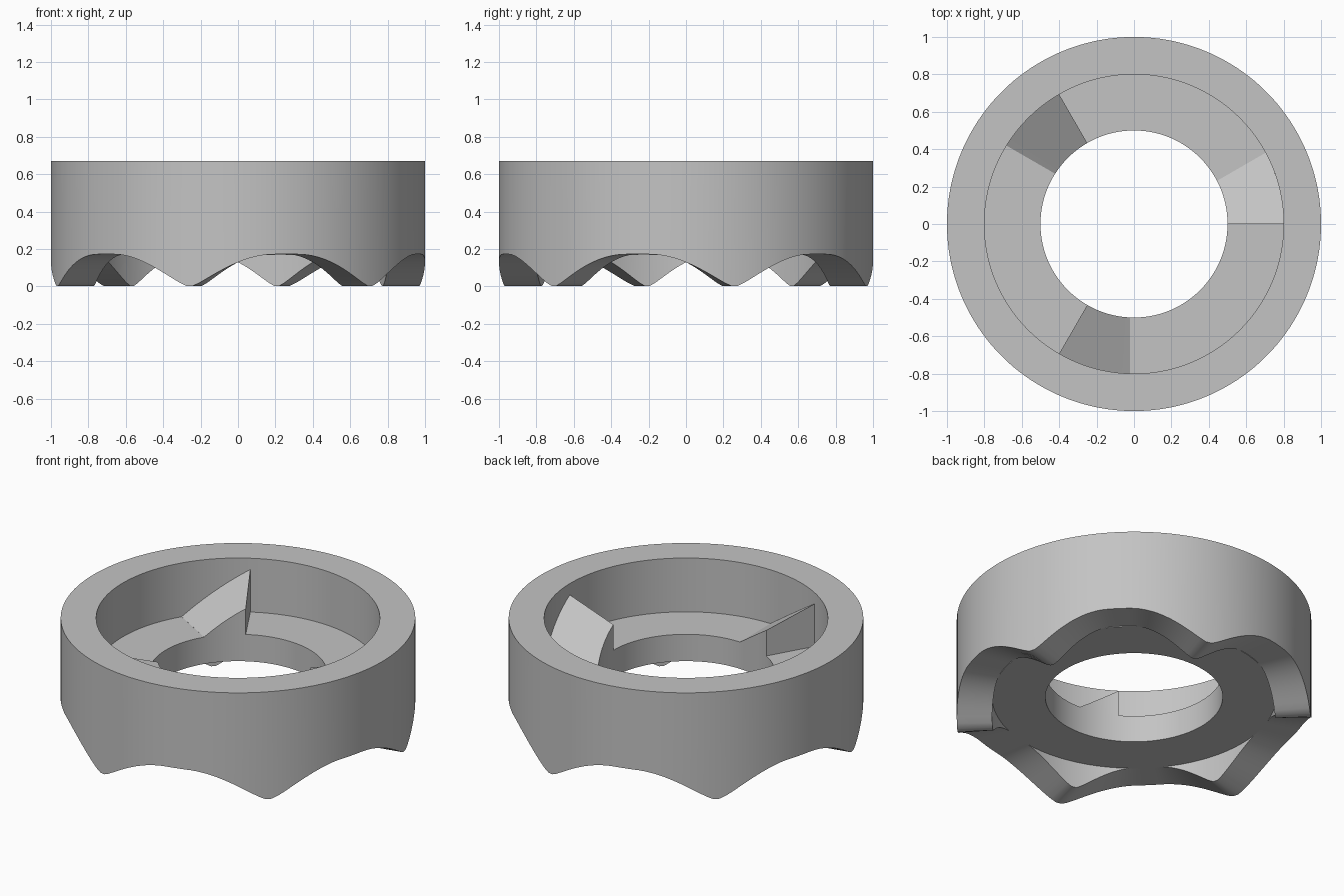
import bpy, bmesh
from math import sin, cos, radians, sqrt, asin, degrees

cube = bpy.data.objects.get("Cube")
if cube:
    bpy.data.objects.remove(cube)

OUTER, INNER, HOLE = 1.0, 0.8, 0.5
TOP, FLOOR_TOP, FLOOR_BASE = 0.67, 0.335, 0.168
WAVE = 0.172
STEPS = 180

grey = bpy.data.materials.new("plain grey")
grey.use_nodes = True
colour = (0.55, 0.55, 0.55, 1)
grey.diffuse_color = colour
grey.node_tree.nodes["Principled BSDF"].inputs["Base Color"].default_value = colour


def polar(r, angle, z):
    a = radians(angle)
    return (r * cos(a), r * sin(a), z)


def wave(angle):
    """Height of the scalloped lower edge: six rounded feet, flat-topped arches."""
    off = abs((angle - 15 + 30) % 60 - 30)
    s = sin(radians(min(90, 3.4 * off)))
    e = 0.12
    return WAVE * (sqrt(s * s + e * e) - e) / (sqrt(1 + e * e) - e)


def loft(name, sections, closed):
    """Skin a row of matching cross-sections into a solid."""
    bm = bmesh.new()
    rows = [[bm.verts.new(p) for p in sec] for sec in sections]
    n = len(rows[0])
    pairs = list(zip(rows, rows[1:])) + ([(rows[-1], rows[0])] if closed else [])
    for a, b in pairs:
        for i in range(n):
            j = (i + 1) % n
            bm.faces.new((a[i], a[j], b[j], b[i]))
    if not closed:
        bm.faces.new(rows[0])
        bm.faces.new(rows[-1])
        bmesh.ops.remove_doubles(bm, verts=bm.verts, dist=1e-5)
    bmesh.ops.recalc_face_normals(bm, faces=bm.faces)
    mesh = bpy.data.meshes.new(name)
    bm.to_mesh(mesh)
    bm.free()
    mesh.materials.append(grey)
    obj = bpy.data.objects.new(name, mesh)
    bpy.context.collection.objects.link(obj)
    bpy.ops.object.select_all(action='DESELECT')
    obj.select_set(True)
    bpy.context.view_layer.objects.active = obj
    bpy.ops.object.shade_smooth_by_angle(angle=radians(30))
    return obj


# Ring body: outer wall with scalloped edge and an inner floor with a round hole
def body_section(angle):
    foot = wave(angle)
    profile = [(OUTER, foot), (OUTER, TOP), (INNER, TOP), (INNER, FLOOR_TOP),
               (HOLE, FLOOR_TOP), (HOLE, FLOOR_BASE), (INNER, FLOOR_BASE), (INNER, foot)]
    return [polar(r, angle, z) for r, z in profile]


loft("ring_body", [body_section(360 * i / STEPS) for i in range(STEPS)], True)


# Ramps: flat sloping wedges with one upright face, three around the floor
SLOPE, SHIFT, SPAN = 0.70, 0.022, 30


def ramp_section(start, t):
    section = []
    for r in (HOLE, INNER):
        a = t * (SPAN - degrees(asin(SHIFT / r)))
        rise = SLOPE * (r * sin(radians(SPAN - a)) - SHIFT)
        pair = [polar(r, start + a, FLOOR_TOP), polar(r, start + a, FLOOR_TOP + max(rise, 0.0005))]
        section += pair if r == HOLE else pair[::-1]
    return section


for k, side in enumerate(("left", "back", "front")):
    loft(side + "_ramp", [ramp_section(120 * k, i / 14) for i in range(15)], False)
